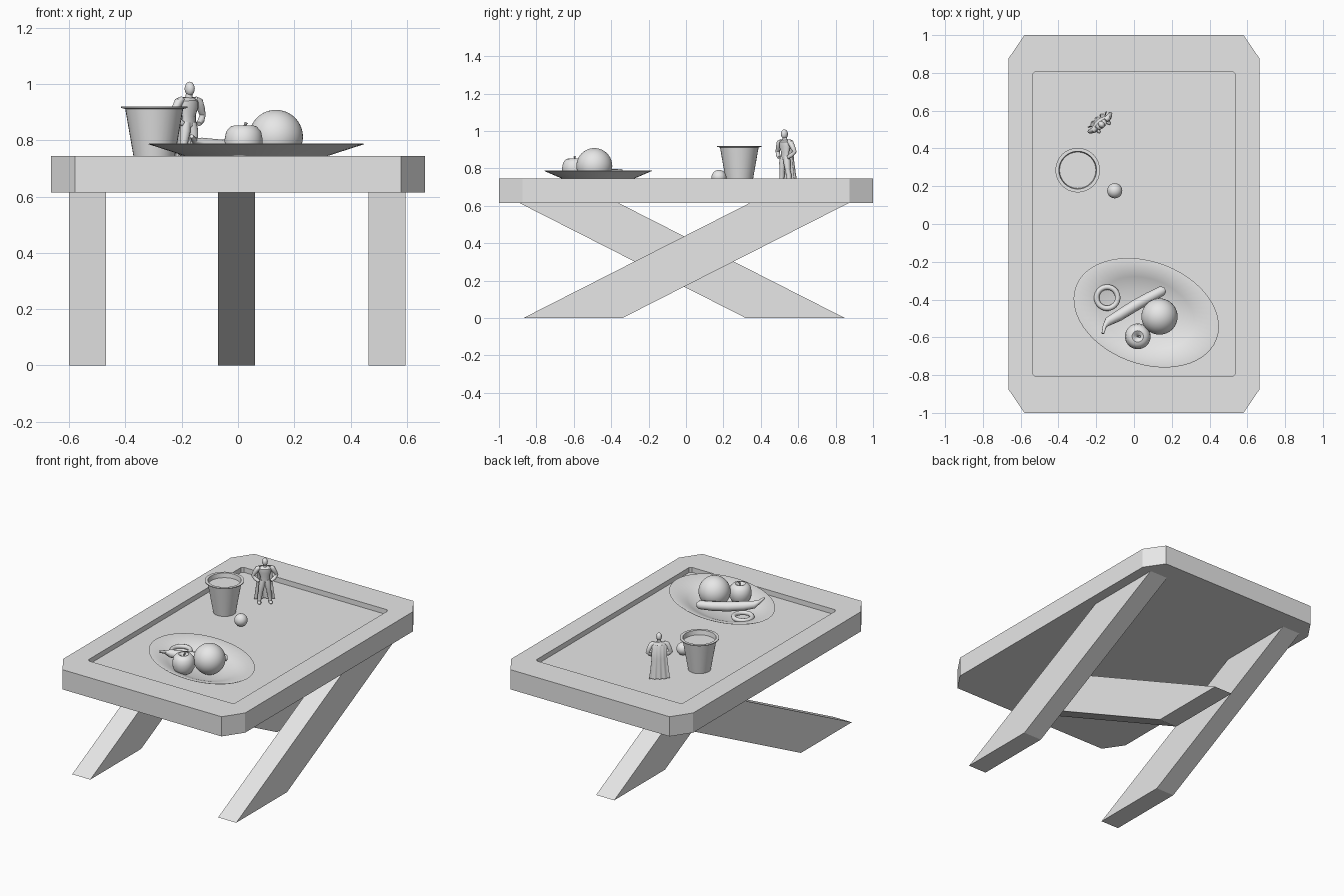
import bpy, bmesh
from math import sin, cos, pi, radians
from mathutils import Vector, Matrix

cube = bpy.data.objects.get("Cube")
if cube:
    bpy.data.objects.remove(cube, do_unlink=True)

grey = bpy.data.materials.new("plain_grey")
grey.use_nodes = True
grey.diffuse_color = (0.8, 0.8, 0.8, 1)
grey.node_tree.nodes["Principled BSDF"].inputs["Base Color"].default_value = (0.8, 0.8, 0.8, 1)


def finish(name, bm, matrix=Matrix(), smooth=True):
    bmesh.ops.recalc_face_normals(bm, faces=bm.faces)
    mesh = bpy.data.meshes.new(name)
    bm.to_mesh(mesh)
    bm.free()
    mesh.materials.append(grey)
    obj = bpy.data.objects.new(name, mesh)
    bpy.context.collection.objects.link(obj)
    obj.matrix_world = matrix
    if smooth:
        bpy.ops.object.select_all(action="DESELECT")
        obj.select_set(True)
        bpy.context.view_layer.objects.active = obj
        bpy.ops.object.shade_smooth_by_angle(angle=radians(40))
    return obj


def loft(name, rings, matrix=Matrix(), smooth=True, closed=False):
    """Skin a list of equal-sized point rings, capping the ends unless closed."""
    bm = bmesh.new()
    loops = [[bm.verts.new(p) for p in ring] for ring in rings]
    n = len(loops[0])
    pairs = list(zip(loops, loops[1:]))
    if closed:
        pairs.append((loops[-1], loops[0]))
    else:
        bm.faces.new(loops[0])
        bm.faces.new(loops[-1])
    for a, b in pairs:
        for i in range(n):
            j = (i + 1) % n
            bm.faces.new((a[i], a[j], b[j], b[i]))
    return finish(name, bm, matrix, smooth)


def octagon(x, y, cx, cy, z):
    """Rectangle with cut corners."""
    return [(x, cy - y, z), (x, y - cy, z), (x - cx, y, z), (cx - x, y, z),
            (-x, y - cy, z), (-x, cy - y, z), (cx - x, -y, z), (x - cx, -y, z)]


def lathe(name, profile, matrix, n=40, closed=False):
    """Turn (radius, height) pairs about the local z axis."""
    rings = [[(r * cos(2 * pi * i / n), r * sin(2 * pi * i / n), z) for i in range(n)]
             for r, z in profile]
    return loft(name, rings, matrix, closed=closed)


def tube(name, points, radii, matrix=Matrix(), n=12, flat=1.0):
    """Tapered round limb along a path."""
    pts = [Vector(p) for p in points]
    rings = []
    for k, p in enumerate(pts):
        t = (pts[min(k + 1, len(pts) - 1)] - pts[max(k - 1, 0)]).normalized()
        side = t.cross(Vector((0, 1, 0))).normalized()
        up = side.cross(t)
        rings.append([p + radii[k] * (side * cos(2 * pi * i / n) + up * flat * sin(2 * pi * i / n))
                      for i in range(n)])
    return loft(name, rings, matrix)


def ball(name, centre, scale, matrix=Matrix(), seg=40):
    bm = bmesh.new()
    bmesh.ops.create_uvsphere(bm, u_segments=seg, v_segments=seg // 2, radius=1)
    bmesh.ops.transform(bm, matrix=Matrix.Diagonal((*scale, 1)), verts=bm.verts)
    return finish(name, bm, matrix @ Matrix.Translation(centre))


# Table top with cut corners and a sunken tray
FLOOR, TOP, UNDER = 0.712, 0.745, 0.615
loft("table_top", [octagon(0.665, 1, 0.085, 0.125, UNDER), octagon(0.665, 1, 0.085, 0.125, TOP),
                   octagon(0.535, 0.808, 0.014, 0.014, TOP),
                   octagon(0.535, 0.808, 0.014, 0.014, FLOOR)], smooth=False)

# Slanted crossing legs
for name, x, foot, head in (("left_leg", 0.53, -0.605, 0.605), ("right_leg", -0.535, -0.605, 0.605),
                            ("centre_leg", -0.005, 0.585, -0.625)):
    loft(name, [[(x + sx * 0.066, y + sy * 0.265, z) for sx, sy in
                 ((-1, -1), (1, -1), (1, 1), (-1, 1))]
                for y, z in ((foot, 0), (head, UNDER))], smooth=False)

# Oval plate
plate_frame = (Matrix.Translation((0.065, -0.47, FLOOR)) @ Matrix.Rotation(radians(-20.6), 4, "Z")
               @ Matrix.Diagonal((0.398, 0.271, 1, 1)))
lathe("plate", [(0.42, 0), (0.66, 0.033), (1, 0.075), (0.985, 0.077),
                (0.66, 0.038), (0.42, 0.006)], plate_frame, n=56)

# Fruit and ring on the plate
ball("large_round_fruit", (0.135, -0.49, 0.813), (0.096,) * 3)
apple_frame = Matrix.Translation((0.02, -0.595, 0.79))
lathe("apple", [(0.008, -0.054), (0.028, -0.062), (0.05, -0.05), (0.065, -0.02), (0.068, 0.012),
                (0.062, 0.042), (0.046, 0.06), (0.03, 0.064), (0.016, 0.056), (0.004, 0.042)],
      apple_frame)
tube("apple_stem", [(0, 0, 0.04), (0.003, 0, 0.06), (0.01, 0, 0.074)], [0.004, 0.004, 0.006],
     apple_frame, n=8)
lathe("ring", [(0.056 + 0.014 * cos(k * pi / 6), 0.014 * sin(k * pi / 6)) for k in range(12)],
      Matrix.Translation((-0.142, -0.39, 0.757)), closed=True)
tube("banana", [(0.165, -0.345, 0.772), (0.15, -0.353, 0.772), (0.08, -0.39, 0.768),
                (0, -0.435, 0.769), (-0.08, -0.485, 0.776), (-0.135, -0.515, 0.787),
                (-0.155, -0.54, 0.8), (-0.165, -0.58, 0.815)],
     [0.012, 0.026, 0.029, 0.03, 0.029, 0.024, 0.011, 0.007])

# Cup with a flared lip and a filled surface
lathe("cup", [(0.068, 0), (0.103, 0.2), (0.118, 0.204), (0.118, 0.209), (0.1, 0.209),
              (0.096, 0.18)], Matrix.Translation((-0.298, 0.285, FLOOR)), n=32)
ball("small_ball", (-0.102, 0.176, 0.752), (0.04,) * 3, seg=28)

# Standing caped figure, hands on hips, turned toward the front left
figure = Matrix.Translation((-0.175, 0.53, FLOOR)) @ Matrix.Rotation(radians(40), 4, "Z")
ball("figure_head", (0, -0.005, 0.272), (0.017, 0.02, 0.025), figure, 20)
tube("figure_neck", [(0, 0, 0.225), (0, -0.002, 0.262)], [0.014, 0.011], figure)
tube("figure_torso", [(0, 0, 0.135), (0, 0, 0.152), (0, 0, 0.175), (0, -0.002, 0.205),
                      (0, 0, 0.228), (0, 0, 0.241)],
     [0.024, 0.029, 0.027, 0.038, 0.04, 0.018], figure, n=16, flat=0.6)
for side, s in (("left", 1), ("right", -1)):
    tube(f"figure_{side}_arm", [(s * 0.03, 0, 0.235), (s * 0.046, 0, 0.226), (s * 0.06, 0.003, 0.2),
                                (s * 0.071, 0.008, 0.177), (s * 0.056, -0.002, 0.16),
                                (s * 0.036, -0.012, 0.147)],
         [0.011, 0.016, 0.014, 0.011, 0.012, 0.009], figure)
    tube(f"figure_{side}_leg", [(s * 0.013, 0, 0.152), (s * 0.018, -0.002, 0.12),
                                (s * 0.024, -0.002, 0.078), (s * 0.028, 0.002, 0.055),
                                (s * 0.033, 0.002, 0.012), (s * 0.033, 0, 0)],
         [0.018, 0.019, 0.014, 0.015, 0.01, 0.012], figure)
    ball(f"figure_{side}_foot", (s * 0.035, -0.012, 0.007), (0.011, 0.022, 0.009), figure, 16)

# Cape as a thin rippled sheet
steps = 24
cape = []
for half, back, z in ((0.038, 0.01, 0.243), (0.045, 0.024, 0.215), (0.047, 0.028, 0.14),
                      (0.055, 0.032, 0.07), (0.063, 0.036, 0.012)):
    us = [2 * k / steps - 1 for k in range(steps + 1)]
    ripple = 0.004 * (0.25 - z) / 0.25
    line = [(half * u, back - 0.012 * u * u + ripple * cos(4 * pi * u), z) for u in us]
    cape.append(line + [(x, y + 0.004, z) for x, y, z in reversed(line)])
loft("figure_cape", cape, figure)
